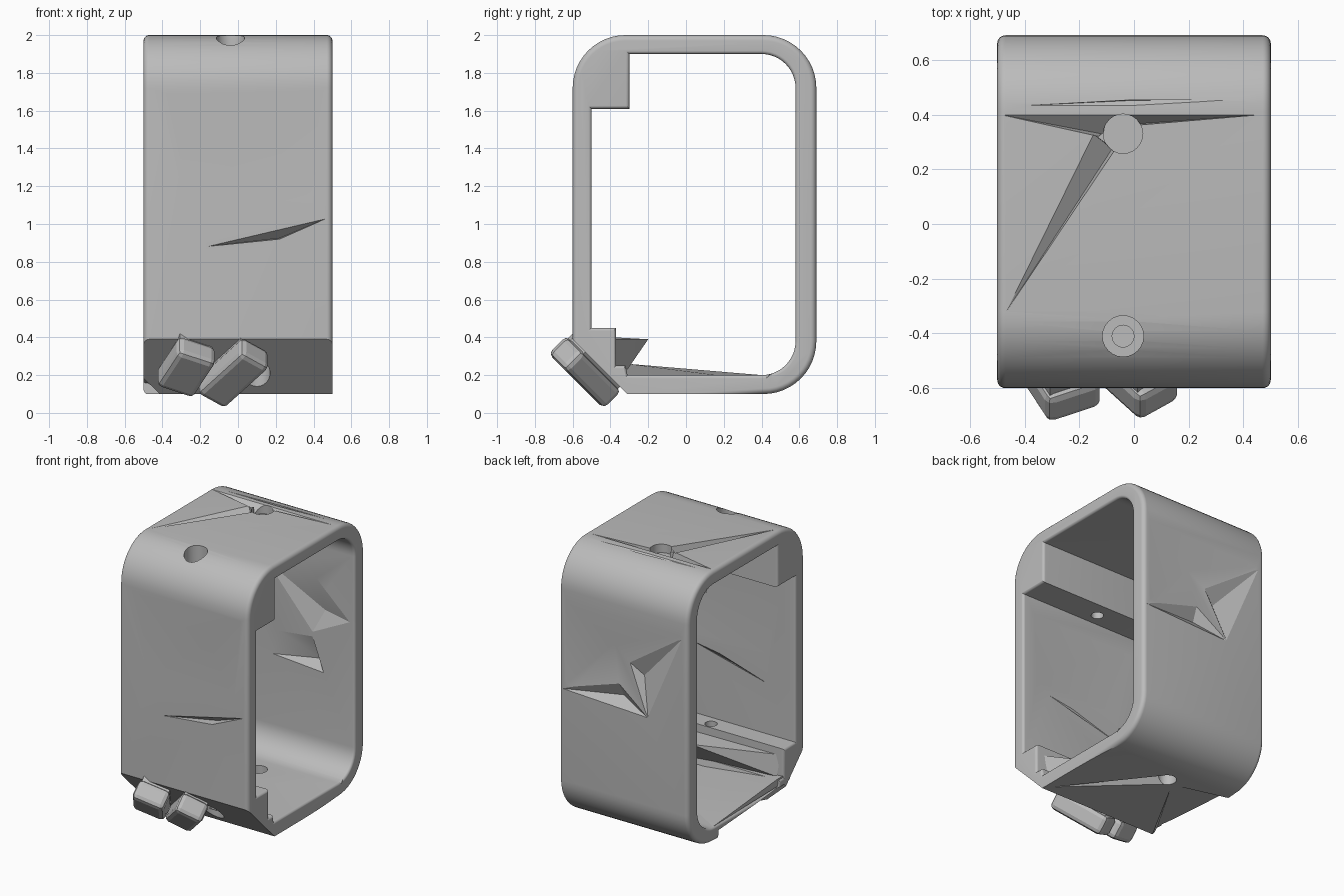
import bpy, bmesh, math
from mathutils import Matrix, Vector

cube = bpy.data.objects.get("Cube")
if cube:
    bpy.data.objects.remove(cube, do_unlink=True)

grey = bpy.data.materials.new("plain grey")
grey.use_nodes = True
COLOUR = (0.5, 0.5, 0.5, 1)
grey.diffuse_color = COLOUR
grey.node_tree.nodes["Principled BSDF"].inputs["Base Color"].default_value = COLOUR


def finish(name, bm):
    bmesh.ops.recalc_face_normals(bm, faces=bm.faces)
    mesh = bpy.data.meshes.new(name)
    bm.to_mesh(mesh)
    bm.free()
    mesh.materials.append(grey)
    obj = bpy.data.objects.new(name, mesh)
    bpy.context.collection.objects.link(obj)
    return obj


def arc(cy, cz, r, start, steps=12):
    """Quarter turn in the y-z plane, running clockwise from start degrees."""
    angles = [math.radians(start - 90 * i / steps) for i in range(steps + 1)]
    return [(cy + r * math.cos(a), cz + r * math.sin(a)) for a in angles]


def prism(profile, half):
    """Extrude a y-z profile along x."""
    bm = bmesh.new()
    face = bm.faces.new([bm.verts.new((-half, y, z)) for y, z in profile])
    new = bmesh.ops.extrude_face_region(bm, geom=[face])["geom"]
    bmesh.ops.translate(bm, verts=[v for v in new if isinstance(v, bmesh.types.BMVert)],
                        vec=(2 * half, 0, 0))
    return bm


def hull(name, points):
    bm = bmesh.new()
    for p in points:
        bm.verts.new(p)
    bmesh.ops.convex_hull(bm, input=bm.verts)
    return finish(name, bm)


def cut(target, cutter):
    cutter.hide_render = True
    bpy.context.view_layer.objects.active = target
    mod = target.modifiers.new("cut", "BOOLEAN")
    mod.operation, mod.solver, mod.object = "DIFFERENCE", "EXACT", cutter
    bpy.ops.object.modifier_apply(modifier=mod.name)
    bpy.data.objects.remove(cutter, do_unlink=True)


def bevel_rim(bm, offset, accept):
    """Round the end edges whose midpoint is accepted."""
    def chosen(e):
        a, b = (v.co for v in e.verts)
        return abs(a.x - b.x) < 0.001 and abs(abs(a.x) - 0.5) < 0.001 and accept((a + b) / 2)
    bmesh.ops.bevel(bm, geom=[e for e in bm.edges if chosen(e)], offset=offset,
                    segments=7, profile=0.5, affect="EDGES")


# Frame body: rounded corners, with a chamfer at the lower front
outer = (arc(-0.32, 1.72, 0.28, 180) + arc(0.41, 1.72, 0.28, 90)
         + arc(0.41, 0.38, 0.28, 0) + [(-0.31, 0.1), (-0.6, 0.39)])
bm = prism(outer, 0.5)
bevel_rim(bm, 0.03, lambda m: m.z > 0.4 or m.y > 0.41)
frame = finish("frame", bm)

# Opening, leaving the upper front block and lower front step
opening = ([(-0.3, 1.9)] + arc(0.4, 1.72, 0.18, 90) + arc(0.4, 0.38, 0.18, 0)
           + [(-0.31, 0.2), (-0.32, 0.25), (-0.37, 0.25), (-0.37, 0.45),
              (-0.5, 0.45), (-0.5, 1.61), (-0.3, 1.61)])
cut(frame, finish("opening_cutter", prism(opening, 0.7)))

# Rounded inner rim, all the way round the opening
middles = [(Vector(a) + Vector(b)) / 2 for a, b in zip(opening, opening[1:] + opening[:1])]
bm = bmesh.new()
bm.from_mesh(frame.data)
bevel_rim(bm, 0.018, lambda m: any((m.yz - c).length < 0.002 for c in middles))
bm.to_mesh(frame.data)
bm.free()

# Round holes: x, y, radius, bottom, top
HOLES = [(-0.04, -0.41, 0.075, 1.87, 2.1), (-0.04, -0.41, 0.04, 1.5, 2.1),
         (-0.04, 0.33, 0.072, 1.94, 2.1), (-0.04, 0.28, 0.06, 0.0, 0.3),
         (0.1, -0.42, 0.07, 0.0, 0.3), (0.1, -0.42, 0.04, 0.0, 0.6)]
for x, y, r, low, high in HOLES:
    bm = bmesh.new()
    bmesh.ops.create_cone(bm, cap_ends=True, segments=24, radius1=r, radius2=r,
                          depth=high - low,
                          matrix=Matrix.Translation((x, y, (low + high) / 2)))
    cut(frame, finish("hole_cutter", bm))


# Faceted dents: outline on a wall, with one deep point
def dent(axis, level, inward, outline, apex, depth):
    def place(p, offset):
        v = [p[0], p[1]]
        v.insert(axis, level + inward * offset)
        return Vector(v)
    cut(frame, hull("dent_cutter", [place(p, -0.002) for p in outline] + [place(apex, depth)]))


Y, Z = 1, 2
# front wall
dent(Y, -0.6, 1, [(-0.4, 1.7), (0.46, 1.72), (0.4, 1.1), (-0.3, 1.1)], (0.18, 1.46), 0.03)
dent(Y, -0.6, 1, [(-0.17, 0.88), (0.22, 0.92), (0.47, 1.03)], (0.22, 0.925), 0.06)
dent(Y, -0.5, -1, [(0.42, 1.5), (-0.42, 1.5), (-0.3, 1.0), (0.4, 1.0)], (0.1, 1.25), 0.04)
dent(Y, -0.5, -1, [(-0.3, 0.8), (0.1, 0.92), (0.3, 0.95)], (0, 0.86), 0.03)
# back wall
dent(Y, 0.69, -1, [(0.46, 1.65), (-0.46, 1.64), (-0.17, 1.0), (0.46, 1.05)], (0.1, 1.42), 0.045)
dent(Y, 0.69, -1, [(0.49, 1.02), (-0.19, 0.99), (0.05, 1.2)], (0.04, 1.07), 0.06)
dent(Y, 0.69, -1, [(-0.19, 0.99), (-0.46, 1.62), (0.05, 1.4)], (-0.12, 1.25), 0.06)
dent(Y, 0.58, 1, [(-0.2, 1.52), (0.2, 1.5), (0.47, 1.25), (0.17, 1.1)], (0.24, 1.26), 0.045)
dent(Y, 0.58, 1, [(0.17, 1.08), (0.26, 0.84), (-0.15, 0.87), (-0.1, 1.05)], (0.2, 0.91), 0.05)
# top wall
dent(Z, 2.0, -1, [(-0.49, 0.4), (-0.03, 0.4), (-0.13, 0.32)], (-0.12, 0.33), 0.06)
dent(Z, 2.0, -1, [(0.47, 0.4), (-0.03, 0.4), (0, 0.36)], (0, 0.365), 0.06)
dent(Z, 2.0, -1, [(-0.48, -0.34), (-0.15, 0.33), (-0.07, 0.27)], (-0.08, 0.275), 0.06)
dent(Z, 2.0, -1, [(-0.46, 0.43), (0, 0.455), (0.48, 0.455), (0, 0.43)], (0, 0.452), 0.02)
# floor
dent(Z, 0.1, 1, [(0.47, -0.27), (-0.08, 0.24), (0.02, 0.3)], (0, 0.25), 0.06)

# Floor edge pushed up on the right side: cut below, raised above
cut(frame, hull("floor_edge_cutter", [(-0.55, -0.45, 0.05), (-0.55, -0.45, 0.22),
                                      (-0.55, -0.3, 0.2), (-0.55, 0.37, 0.17),
                                      (-0.55, 0.37, 0.05), (-0.42, -0.34, 0.08),
                                      (-0.1, 0.25, 0.09)]))
hull("raised_floor", [(-0.49, -0.38, 0.26), (-0.49, -0.31, 0.26), (-0.49, 0.4, 0.2),
                      (-0.05, 0.2, 0.195), (0.1, -0.38, 0.2), (-0.49, -0.38, 0.21)])

# Pointed fin behind the lower front step
hull("inner_fin", [(-0.47, -0.38, 0.4), (0.45, -0.38, 0.39), (0.42, -0.38, 0.25),
                   (0.3, -0.31, 0.23), (-0.45, -0.36, 0.25), (0.1, -0.2, 0.39)])

# Two tilted clips on the front chamfer, each a stem and a wider bevelled head
TILT = Matrix.Rotation(math.radians(135), 4, "X")


def clip(name, x, slide, turn, width, length):
    base = (Matrix.Translation((x, -0.455, 0.245)) @ TILT
            @ Matrix.Translation((0, slide, 0)) @ Matrix.Rotation(math.radians(turn), 4, "Z"))
    for part, size, low, high in (("stem", 0.85, -0.02, 0.06), ("head", 1, 0.01, 0.145)):
        bm = bmesh.new()
        bmesh.ops.create_cube(bm, size=1)
        bmesh.ops.scale(bm, verts=bm.verts, vec=(width * size, length * size, high - low))
        bmesh.ops.translate(bm, verts=bm.verts, vec=(0, 0, (low + high) / 2))
        if part == "head":
            bmesh.ops.bevel(bm, geom=bm.edges[:], offset=0.03, segments=2,
                            profile=0.5, affect="EDGES")
        bm.transform(base)
        finish(name + "_" + part, bm)


clip("right_clip", -0.275, 0.075, -25, 0.22, 0.29)
clip("left_clip", -0.025, 0.03, -38, 0.19, 0.39)

# Smooth the rounded shapes and keep sharp edges
bpy.ops.object.select_all(action="DESELECT")
for obj in bpy.context.scene.objects:
    if obj.type == "MESH" and grey.name in obj.data.materials:
        obj.select_set(True)
        bpy.context.view_layer.objects.active = obj
bpy.ops.object.shade_smooth_by_angle(angle=math.radians(16))
